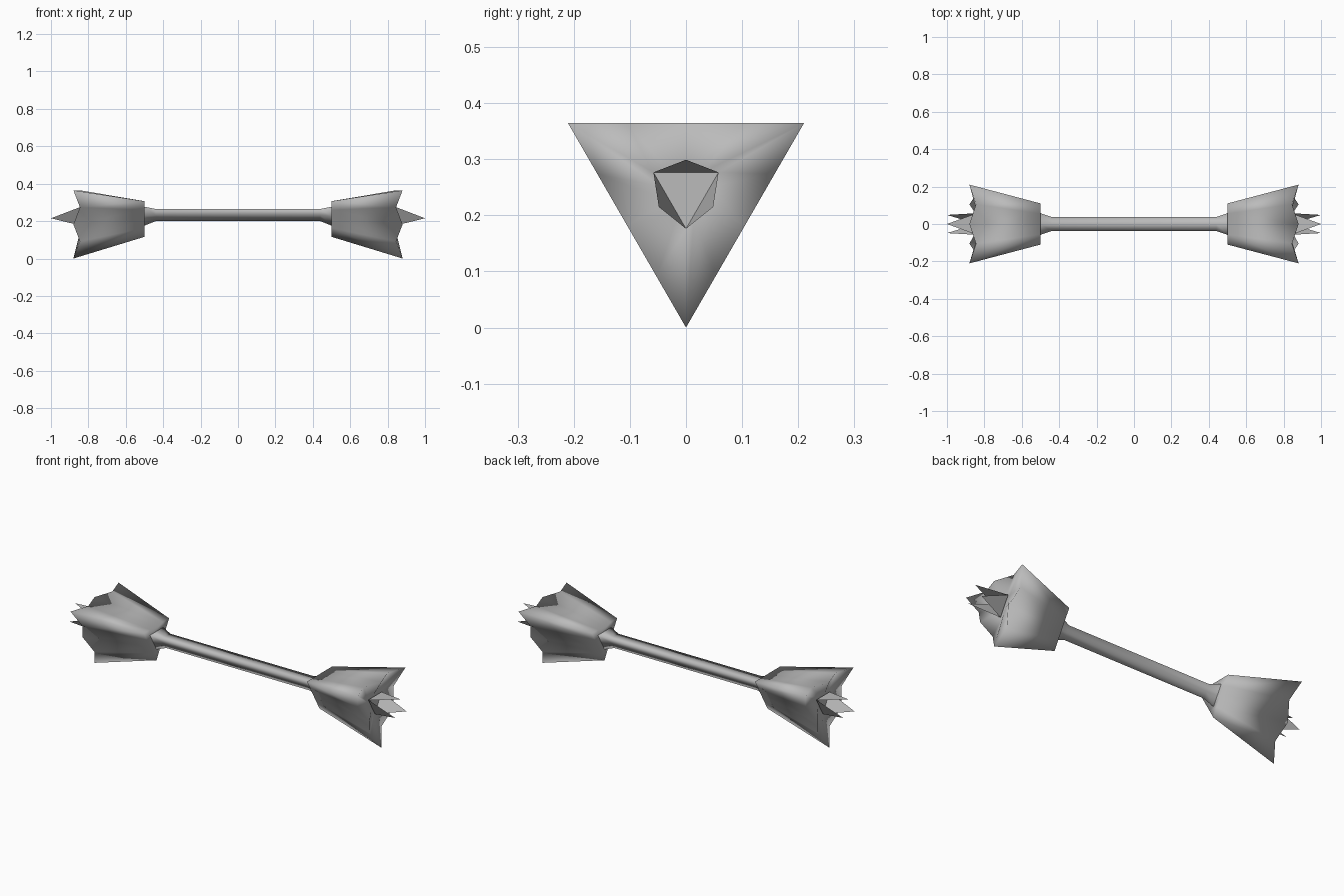
import bpy, bmesh, math

if "Cube" in bpy.data.objects:
    bpy.data.objects.remove(bpy.data.objects["Cube"])

CZ = 0.243  # height of the long axis

grey = bpy.data.materials.new("plain_grey")
grey.diffuse_color = (0.5, 0.5, 0.5, 1)
grey.use_nodes = True
grey.node_tree.nodes["Principled BSDF"].inputs["Base Color"].default_value = grey.diffuse_color


def ring(r, div=1):
    """Outline (y, z) of a triangle pointing down, each side split into div steps."""
    c = [(r * math.sin(a), CZ - r * math.cos(a))
         for a in (0, 2 * math.pi / 3, 4 * math.pi / 3)]
    pts = []
    for i in range(3):
        (y0, z0), (y1, z1) = c[i], c[(i + 1) % 3]
        pts += [(y0 + (y1 - y0) * k / div, z0 + (z1 - z0) * k / div) for k in range(div)]
    return pts


def loop(bm, x, r, div=1, valley=None):
    """Ring of vertices at x; odd points sit at the valley x if given."""
    return [bm.verts.new((valley if valley and i % 2 else x, y, z))
            for i, (y, z) in enumerate(ring(r, div))]


def bridge(bm, loops):
    for a, b in zip(loops, loops[1:]):
        for i in range(len(a)):
            j = (i + 1) % len(a)
            bm.faces.new((a[i], a[j], b[j], b[i]))


def finish(bm, name, smooth):
    bmesh.ops.recalc_face_normals(bm, faces=bm.faces)
    for f in bm.faces:
        f.smooth = smooth
    me = bpy.data.meshes.new(name)
    bm.to_mesh(me)
    bm.free()
    me.materials.append(grey)
    ob = bpy.data.objects.new(name, me)
    bpy.context.collection.objects.link(ob)


# three-sided handle, flaring where it meets the heads
bm = bmesh.new()
bridge(bm, [loop(bm, x, r, 2) for x, r in
            ((-0.5, 0.067), (-0.44, 0.043), (0.44, 0.043), (0.5, 0.067))])
finish(bm, "handle", True)

for side, s in (("left", -1), ("right", 1)):
    # closed flared head: back plate, wall, jagged rim and recessed end, all smooth
    bm = bmesh.new()
    back = loop(bm, s * 0.5, 0.127, 4)
    rim = loop(bm, s * 0.88, 0.243, 4, s * 0.845)
    end = loop(bm, s * 0.83, 0.067, 4)
    bridge(bm, [back, rim, end])
    bm.faces.new(back)
    bm.faces.new(end)
    finish(bm, side + "_head", True)

    # three pointed flaps around a flat triangular plate
    bm = bmesh.new()
    base = ring(0.067)
    bm.faces.new([bm.verts.new((s * 0.84, y, z)) for y, z in base])
    for i in range(3):
        (y0, z0), (y1, z1) = base[i], base[(i + 1) % 3]
        my, mz = (y0 + y1) / 2, (z0 + z1) / 2 - CZ
        k = 0.056 / math.hypot(my, mz)
        tri = [(s * 0.84, y0, z0), (s * 0.84, y1, z1), (s, my * k, CZ + mz * k)]
        bm.faces.new([bm.verts.new(p) for p in tri])
    finish(bm, side + "_spikes", False)
